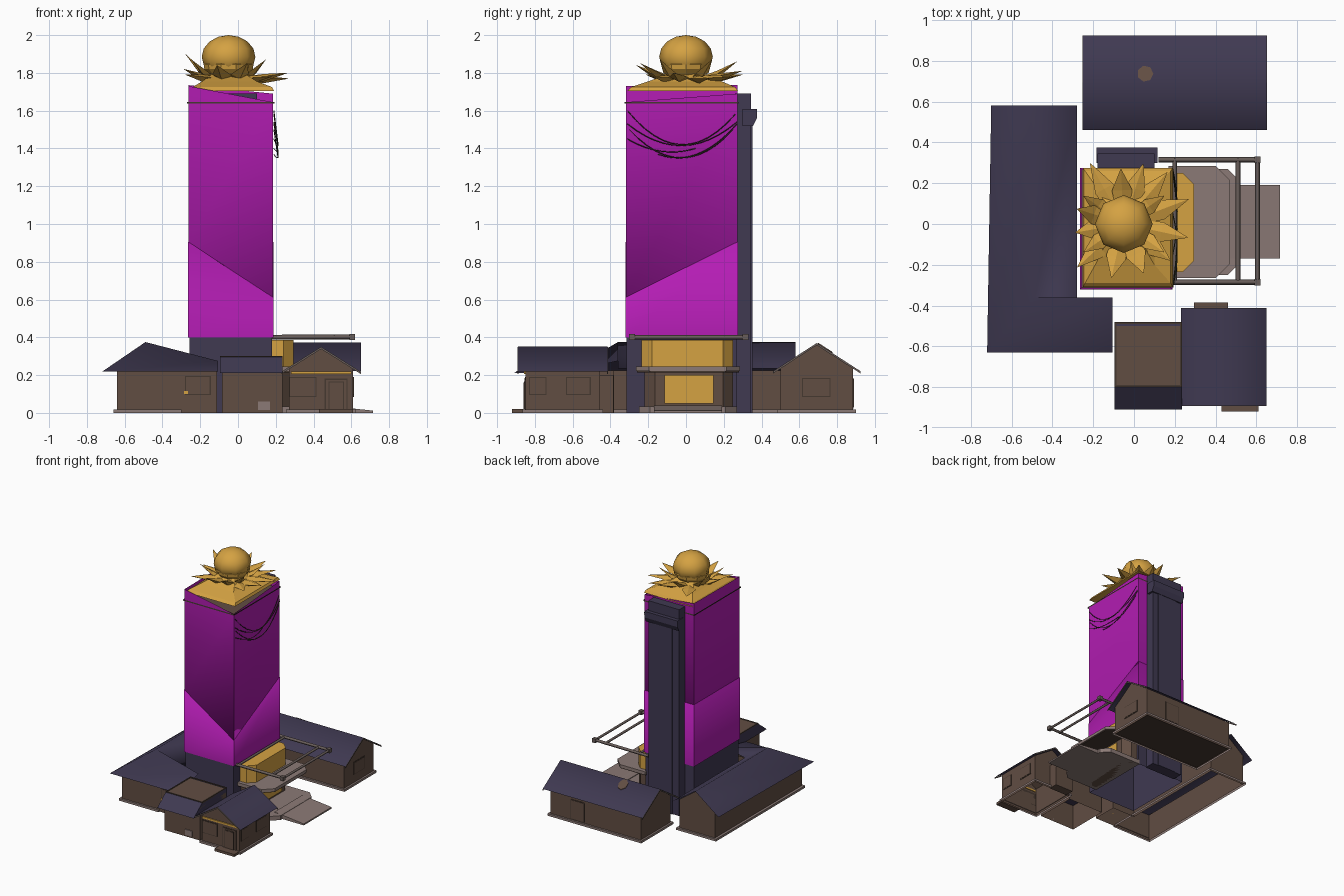
import bpy, bmesh, math
from mathutils import Vector, Matrix

if "Cube" in bpy.data.objects:
    bpy.data.objects.remove(bpy.data.objects["Cube"])


def material(name, r, g, b):
    m = bpy.data.materials.new(name)
    m.use_nodes = True
    m.diffuse_color = (r, g, b, 1)
    m.node_tree.nodes["Principled BSDF"].inputs["Base Color"].default_value = (r, g, b, 1)
    return m


PURPLE = material("purple cladding", .45, .012, .45)
GOLD = material("gold", .66, .36, .055)
NAVY = material("navy roofing", .05, .041, .083)
BROWN = material("brown wall", .12, .075, .055)
DARK = material("dark brown trim", .06, .04, .03)
STONE = material("pale stone", .26, .195, .18)
RAIL = material("grey brown rail", .14, .11, .10)
VINE = material("dark vine", .05, .05, .025)


def mesh_object(name, verts, faces, mat):
    me = bpy.data.meshes.new(name)
    me.from_pydata([tuple(v) for v in verts], [], faces)
    bm = bmesh.new()
    bm.from_mesh(me)
    bmesh.ops.recalc_face_normals(bm, faces=bm.faces)
    bm.to_mesh(me)
    bm.free()
    me.materials.append(mat)
    ob = bpy.data.objects.new(name, me)
    bpy.context.collection.objects.link(ob)
    return ob


def loft(name, rings, mat, caps=True, first=0):
    """Skin through rings with equal point counts; first=1 leaves out the first side face."""
    n = len(rings[0])
    verts = [p for ring in rings for p in ring]
    faces = [(r * n + i, r * n + (i + 1) % n, (r + 1) * n + (i + 1) % n, (r + 1) * n + i)
             for r in range(len(rings) - 1) for i in range(n)][first:]
    if caps:
        faces += [tuple(range(n)), tuple(range((len(rings) - 1) * n, len(rings) * n))]
    return mesh_object(name, verts, faces, mat)


def rect(x0, x1, y0, y1, z):
    return [(x0, y0, z), (x1, y0, z), (x1, y1, z), (x0, y1, z)]


def box(name, x, y, z, mat):
    return loft(name, [rect(*x, *y, z[0]), rect(*x, *y, z[1])], mat)


def circle(cx, cy, r, z, n):
    return [(cx + r * math.cos(math.tau * i / n), cy + r * math.sin(math.tau * i / n), z) for i in range(n)]


def prism(name, profile, axis, span, mat, first=0):
    """Profile of (across, z) points swept along x or y."""
    place = (lambda a, z, t: (t, a, z)) if axis == "x" else (lambda a, z, t: (a, t, z))
    return loft(name, [[place(a, z, t) for a, z in profile] for t in span], mat, first=first)


def smooth_sheet(name, verts, faces):
    ob = mesh_object(name, verts, faces, NAVY)
    if ob.data.polygons[0].normal.z < 0:
        ob.data.flip_normals()
    ob.data.shade_smooth()


def tube(name, points, radius, mat):
    cu = bpy.data.curves.new(name, "CURVE")
    cu.dimensions = "3D"
    cu.bevel_depth = radius
    cu.bevel_resolution = 0
    cu.use_fill_caps = True
    sp = cu.splines.new("POLY")
    sp.points.add(len(points) - 1)
    for p, co in zip(sp.points, points):
        p.co = (*co, 1)
    cu.materials.append(mat)
    ob = bpy.data.objects.new(name, cu)
    bpy.context.collection.objects.link(ob)


def skirt(name, x, y):
    """Low stone plinth, open below."""
    outer, inner = (x[0], x[1], y[0], y[1]), (x[0] + .02, x[1] - .02, y[0] + .02, y[1] - .02)
    loft(name, [rect(*outer, 0), rect(*outer, .018), rect(*inner, .018)], STONE, caps=False)


def gabled_house(name, axis, across, along, eave, ridge, inset=.04, t=.014):
    a0, a1 = across
    s0, s1 = along
    mid = (a0 + a1) / 2
    walls = [(a0 + inset, 0), (a1 - inset, 0), (a1 - inset, eave + .015),
             (mid, ridge - .008), (a0 + inset, eave + .015)]
    prism(name + "_walls", walls, axis, (s0 + inset, s1 - inset), BROWN, first=1)
    top = [(a0, eave), (mid, ridge), (a1, eave)]
    verts = [(s, a, z) if axis == "x" else (a, s, z) for s in along for a, z in top]
    smooth_sheet(name + "_roof", verts, [(0, 1, 4, 3), (1, 2, 5, 4)])
    # Barge boards on the gable ends
    board = [(a, z - .002) for a, z in top] + [(a, z - t) for a, z in reversed(top)]
    for end in along:
        prism(name + "_barge_board", board, axis, (end - .002, end + .002), RAIL)
    spans = [(s0 + .025, s1 - .025), (a0 + .025, a1 - .025)]
    skirt(name + "_plinth", *(spans if axis == "x" else reversed(spans)))


def window(name, axis, at, span, z, facing):
    """Thin framed pane on a wall square to the given axis."""
    for part, grow, depth, mat in (("frame", .006, .003, DARK), ("pane", 0, .005, BROWN)):
        s = (span[0] - grow, span[1] + grow)
        h = (z[0] - grow, z[1] + grow)
        d = sorted((at, at + facing * depth))
        if axis == "y":
            box(f"{name}_{part}", s, d, h, mat)
        else:
            box(f"{name}_{part}", d, s, h, mat)


# Tower: hollow dark base, purple shaft in two lapped tiers, slanted open top
TX, TY = (-.262, .185), (-.318, .272)
loft("tower_base", [rect(-.258, .181, -.314, .268, z) for z in (0, .41)], NAVY, caps=False)


def corner_ring(heights, grow=0):
    r = rect(TX[0] - grow, TX[1] + grow, TY[0] - grow, TY[1] + grow, 0)
    return [(p[0], p[1], h) for p, h in zip(r, heights)]


CREASE = [.905, .61, .905, .905]
lower = loft("tower_lower_tier", [corner_ring([.4] * 4, .003), corner_ring(CREASE, .003),
                                  corner_ring(CREASE, -.01)], PURPLE, caps=False)
upper = loft("tower_upper_tier", [corner_ring(CREASE, -.01), corner_ring(CREASE),
                                  corner_ring([1.73, 1.645, 1.69, 1.735])], PURPLE, caps=False)
for tier in (lower, upper):
    me = tier.data
    me.shade_smooth()
    for e in me.edges:
        a, b = (me.vertices[i].co for i in e.vertices)
        e.use_edge_sharp = (a - b).xy.length < .05
box("tower_deck", (-.258, .181), (-.314, .268), (1.625, 1.636), BROWN)
loft("tower_band", [corner_ring([z] * 4, .007) for z in (1.637, 1.647)], DARK, caps=False)

# Rear service shaft with overhanging hood
box("rear_shaft", (-.18, .10), (.26, .345), (0, 1.69), NAVY)
box("rear_shaft_rib", (-.12, .05), (.34, .352), (0, 1.56), NAVY)
prism("rear_shaft_hood", [(.30, 1.61), (.375, 1.61), (.375, 1.56), (.355, 1.52), (.30, 1.52)],
      "x", (-.185, .115), NAVY)

# Golden crown: square cap, irregular petals, globe
loft("crown_cap", [rect(-.25, .19, -.31, .275, 1.705), rect(-.24, .18, -.29, .26, 1.725),
                   rect(-.19, .10, -.20, .19, 1.755), rect(-.13, .03, -.08, .08, 1.80)], GOLD)


def petal(name, angle, reach, tip, width):
    rot = Matrix.Rotation(math.radians(angle), 3, "Z")
    rings = []
    for t, rise, w in ((0, 0, .7), (.45, .3, 1), (1, 1, .03)):
        r, z, half = .08 + (reach - .08) * t, 1.77 + (tip - 1.77) * rise, width * w
        section = [(r, -half, z), (r, 0, z + half * .3), (r, half, z), (r, 0, z - half * .5)]
        rings.append([rot @ Vector(p) + Vector((-.05, 0, 0)) for p in section])
    loft(name, rings, GOLD)


for angle, reach, tip in ((119, .34, 1.79), (93, .27, 1.86), (72, .31, 1.81), (50, .33, 1.78),
                          (21, .34, 1.77), (-12, .32, 1.80), (-38, .29, 1.78), (-68, .26, 1.85),
                          (-103, .27, 1.84), (-137, .31, 1.79), (162, .24, 1.90), (190, .24, 1.82)):
    petal("crown_petal", angle, reach, tip, .05)
for angle in (35, 145, 215, 325):
    petal("crown_inner_petal", angle, .24, 1.87, .04)

bm = bmesh.new()
bmesh.ops.create_uvsphere(bm, u_segments=8, v_segments=8, radius=1)
bmesh.ops.transform(bm, matrix=Matrix.Translation((-.05, 0, 1.885)) @ Matrix.Diagonal((.142, .142, .115, 1)),
                    verts=bm.verts)
globe_mesh = bpy.data.meshes.new("crown_globe")
bm.to_mesh(globe_mesh)
bm.free()
globe_mesh.materials.append(GOLD)
globe_mesh.shade_smooth()
bpy.context.collection.objects.link(bpy.data.objects.new("crown_globe", globe_mesh))
loft("crown_collar", [circle(-.05, 0, r, z, 10) for r, z in
                      ((.10, 1.79), (.128, 1.82), (.132, 1.845), (.11, 1.855))], GOLD)

# Vines hung in swags across the right side
for y0, y1, z0, z1, sag in ((-.31, .26, 1.60, 1.58, .17), (-.31, .27, 1.53, 1.54, .12),
                            (-.30, .25, 1.50, 1.50, .15), (-.31, .05, 1.45, 1.40, .04),
                            (-.15, .27, 1.37, 1.53, .08)):
    pts = []
    for t in (k / 12 for k in range(13)):
        bow = 4 * t * (1 - t)
        pts.append((.190 + .022 * bow, y0 + (y1 - y0) * t, z0 + (z1 - z0) * t - sag * bow))
    tube("vine", pts, .0025, VINE)


# Entrance on the right: gold bays, balcony, forecourt, pergola
def bay(name, x1, y0, y1, cut, heights, mat):
    loft(name, [[(.17, y0, z), (x1 - cut, y0, z), (x1, y0 + cut, z), (x1, y1 - cut, z),
                 (x1 - cut, y1, z), (.17, y1, z)] for z in heights], mat)


bay("entrance_upper_bay", .295, -.235, .25, .055, (.24, .385), GOLD)
bay("entrance_lower_wall", .29, -.22, .25, .055, (0, .22), BROWN)
box("entrance_gold_door", (.28, .298), (-.115, .145), (.05, .2), GOLD)
bay("entrance_balcony", .47, -.265, .285, .07, (.222, .245), STONE)
bay("entrance_soffit", .465, -.26, .28, .07, (.214, .222), DARK)
bay("entrance_forecourt", .52, -.25, .27, .06, (0, .035), STONE)
prism("entrance_ramp", [(.45, 0), (.715, 0), (.715, .012), (.45, .04)], "y", (-.17, .19), STONE)
for y in (-.285, .315):
    tube("pergola_side_rail", [(.12, y, .40), (.62, y, .403)], .013, RAIL)
    box("pergola_knob", (.59, .62), (y - .016, y + .016), (.385, .417), RAIL)
for x in (.20, .51, .605):
    tube("pergola_cross_rail", [(x, -.29, .40), (x, .32, .40)], .012, RAIL)

# Rear house with a floor and a worn patch on its roof
gabled_house("rear_house", "x", (.46, .925), (-.25, .65), .222, .372)
box("rear_house_floor", (-.205, .605), (.505, .88), (.004, .012), DARK)
window("rear_house_window", "x", .61, (.62, .76), (.09, .18), 1)
window("rear_house_back_window", "y", .885, (.30, .42), (.03, .18), 1)
loft("rear_roof_patch", [[(x, y, .372 - (y - .6925) * .645 + lift) for x, y, _ in circle(.055, .737, .04, 0, 7)]
                         for lift in (-.003, .004)], BROWN)

# Left wing: long house with a hipped L return at the front
plan = [(-.64, -.585), (-.11, -.585), (-.11, -.38), (-.32, -.38), (-.32, .54), (-.64, .54)]
loft("left_wing_walls", [[(*p, z) for p in plan] for z in (0, .225)], BROWN, caps=False)
skirt("left_wing_plinth", (-.66, -.30), (-.60, .555))
prism("left_wing_gable", [(-.64, .22), (-.32, .22), (-.32, .25), (-.49, .37), (-.64, .255)], "y", (.53, .54), BROWN)
smooth_sheet("left_wing_roof",
             [(-.72, -.63, .218), (-.105, -.63, .218), (-.105, -.36, .275), (-.28, -.36, .235),
              (-.28, .58, .235), (-.70, .58, .218), (-.49, -.36, .375), (-.49, .58, .375)],
             [(0, 1, 2, 6), (0, 6, 7, 5), (6, 3, 4, 7), (6, 2, 3)])
window("left_wing_window", "y", -.585, (-.275, -.15), (.10, .19), -1)
box("left_wing_latch", (-.285, -.265), (-.592, -.585), (.10, .115), GOLD)

# Flat-topped front house with lean-to eaves
prism("front_house_walls", [(-.83, 0), (-.49, 0), (-.49, .265), (-.83, .265)], "x", (-.085, .235), BROWN, first=1)
prism("front_house_eaves", [(-.91, .21), (-.80, .296), (-.48, .296), (-.48, .21)], "x", (-.095, .235), NAVY)
box("front_house_roof_deck", (-.085, .225), (-.79, -.50), (.29, .299), BROWN)
for x in (-.09, .23):
    box("front_house_parapet", (x - .005, x + .005), (-.795, -.48), (.29, .302), DARK)
for y in (-.795, -.485):
    box("front_house_parapet", (-.095, .235), (y - .005, y + .005), (.29, .302), DARK)
box("front_house_stone_patch", (.105, .17), (-.837, -.83), (.015, .06), STONE)

# Gabled front house with door, gold lintel and steps
gabled_house("gable_house", "y", (.23, .65), (-.89, -.415), .22, .352)
box("gable_house_lintel", (.28, .60), (-.858, -.845), (.205, .219), GOLD)
window("gable_house_window", "y", -.85, (.275, .41), (.09, .185), -1)
window("gable_house_door", "y", -.85, (.465, .575), (.02, .175), -1)
window("gable_house_door_leaf", "y", -.855, (.485, .555), (.02, .16), -1)
box("gable_house_step", (.43, .61), (-.92, -.86), (0, .02), BROWN)
box("gable_house_back_porch", (.295, .46), (-.46, -.385), (0, .2), BROWN)
for y in ((-.825, -.745), (-.63, -.51)):
    window("gable_house_side_window", "x", .61, y, (.10, .185), 1)
